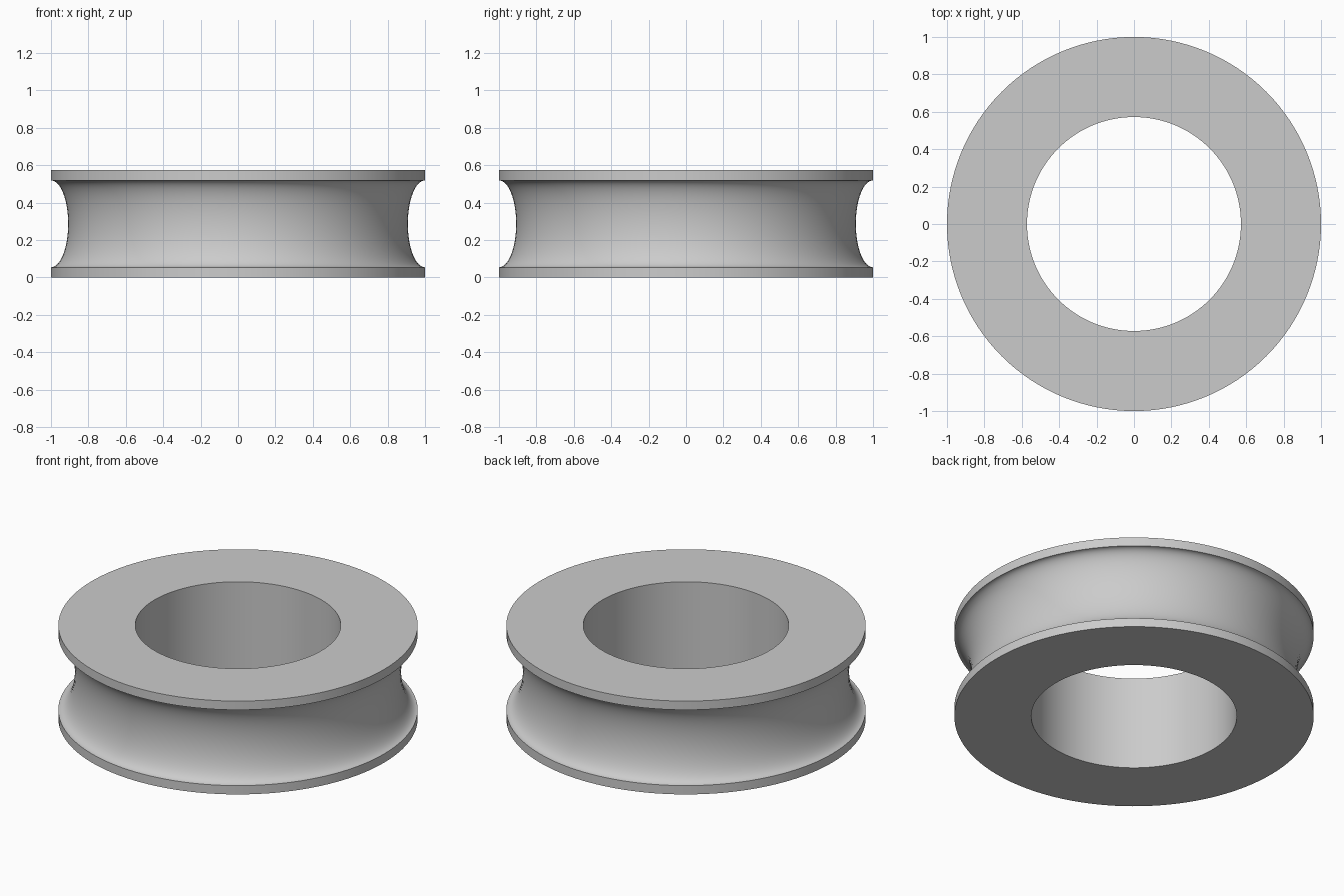
import bpy, bmesh, math

cube = bpy.data.objects.get("Cube")
if cube:
    bpy.data.objects.remove(cube, do_unlink=True)

OUTER, BORE, HEIGHT = 1.0, 0.572, 0.573
RIM, DEPTH = 0.054, 0.092
SEGMENTS, ARC_STEPS = 128, 32

# Grey material
grey = bpy.data.materials.new("plain grey")
grey.use_nodes = True
colour = (0.6, 0.6, 0.6, 1)
grey.diffuse_color = colour
grey.node_tree.nodes["Principled BSDF"].inputs["Base Color"].default_value = colour

# Cross-section: bore wall, two rims and an elliptical groove between them
mid, half = HEIGHT / 2, HEIGHT / 2 - RIM
profile = [(BORE, HEIGHT), (BORE, 0), (OUTER, 0)]
for i in range(ARC_STEPS + 1):
    a = math.pi * i / ARC_STEPS
    profile.append((OUTER - DEPTH * math.sin(a), mid - half * math.cos(a)))
profile.append((OUTER, HEIGHT))

# Sweep the closed section around the vertical axis
bm = bmesh.new()
rings = []
for s in range(SEGMENTS):
    t = 2 * math.pi * s / SEGMENTS
    rings.append([bm.verts.new((r * math.cos(t), r * math.sin(t), z)) for r, z in profile])
for s, ring in enumerate(rings):
    following = rings[(s + 1) % SEGMENTS]
    for i in range(len(profile)):
        j = (i + 1) % len(profile)
        bm.faces.new((ring[i], following[i], following[j], ring[j]))
bmesh.ops.recalc_face_normals(bm, faces=bm.faces[:])

mesh = bpy.data.meshes.new("grooved_ring")
bm.to_mesh(mesh)
bm.free()
mesh.materials.append(grey)
ring_object = bpy.data.objects.new("grooved_ring", mesh)
bpy.context.collection.objects.link(ring_object)

# Smooth curved walls, crisp rim edges
bpy.ops.object.select_all(action="DESELECT")
ring_object.select_set(True)
bpy.context.view_layer.objects.active = ring_object
bpy.ops.object.shade_smooth_by_angle(angle=math.radians(35))
